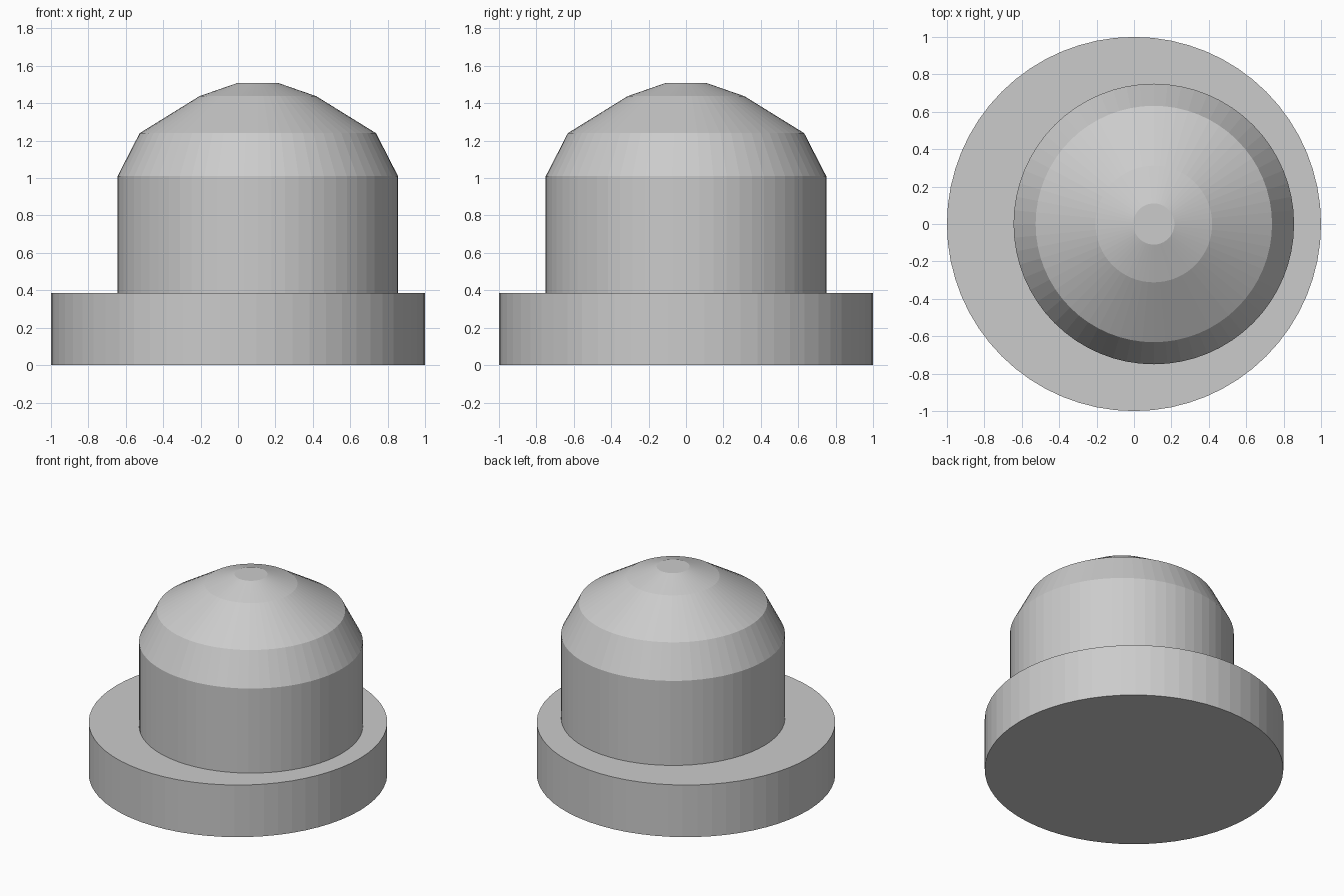
import bpy
import bmesh
from math import cos, sin, tau

SEGMENTS = 64

cube = bpy.data.objects.get("Cube")
if cube:
    bpy.data.objects.remove(cube, do_unlink=True)

grey = bpy.data.materials.new("plain grey")
grey.use_nodes = True
colour = (0.6, 0.6, 0.6, 1)
grey.diffuse_color = colour
grey.node_tree.nodes["Principled BSDF"].inputs["Base Color"].default_value = colour


def turned_part(name, profile, x=0):
    """Flat-faced solid of revolution from (radius, height) points, bottom to top."""
    bm = bmesh.new()
    rings = [[bm.verts.new((r * cos(tau * i / SEGMENTS), r * sin(tau * i / SEGMENTS), z))
              for i in range(SEGMENTS)] for r, z in profile]
    for low, high in zip(rings, rings[1:]):
        for i in range(SEGMENTS):
            j = (i + 1) % SEGMENTS
            bm.faces.new((low[i], low[j], high[j], high[i]))
    bm.faces.new(rings[0][::-1])
    bm.faces.new(rings[-1])
    mesh = bpy.data.meshes.new(name)
    bm.to_mesh(mesh)
    bm.free()
    mesh.materials.append(grey)
    part = bpy.data.objects.new(name, mesh)
    part.location.x = x
    bpy.context.collection.objects.link(part)
    return part


# Wide round base
turned_part("base_disc", [(1, 0), (1, 0.385)])

# Off-centre drum with a stepped cone dome
turned_part("domed_drum", [(0.75, 0.38), (0.75, 1.01), (0.632, 1.24),
                           (0.312, 1.438), (0.11, 1.508)], x=0.106)
